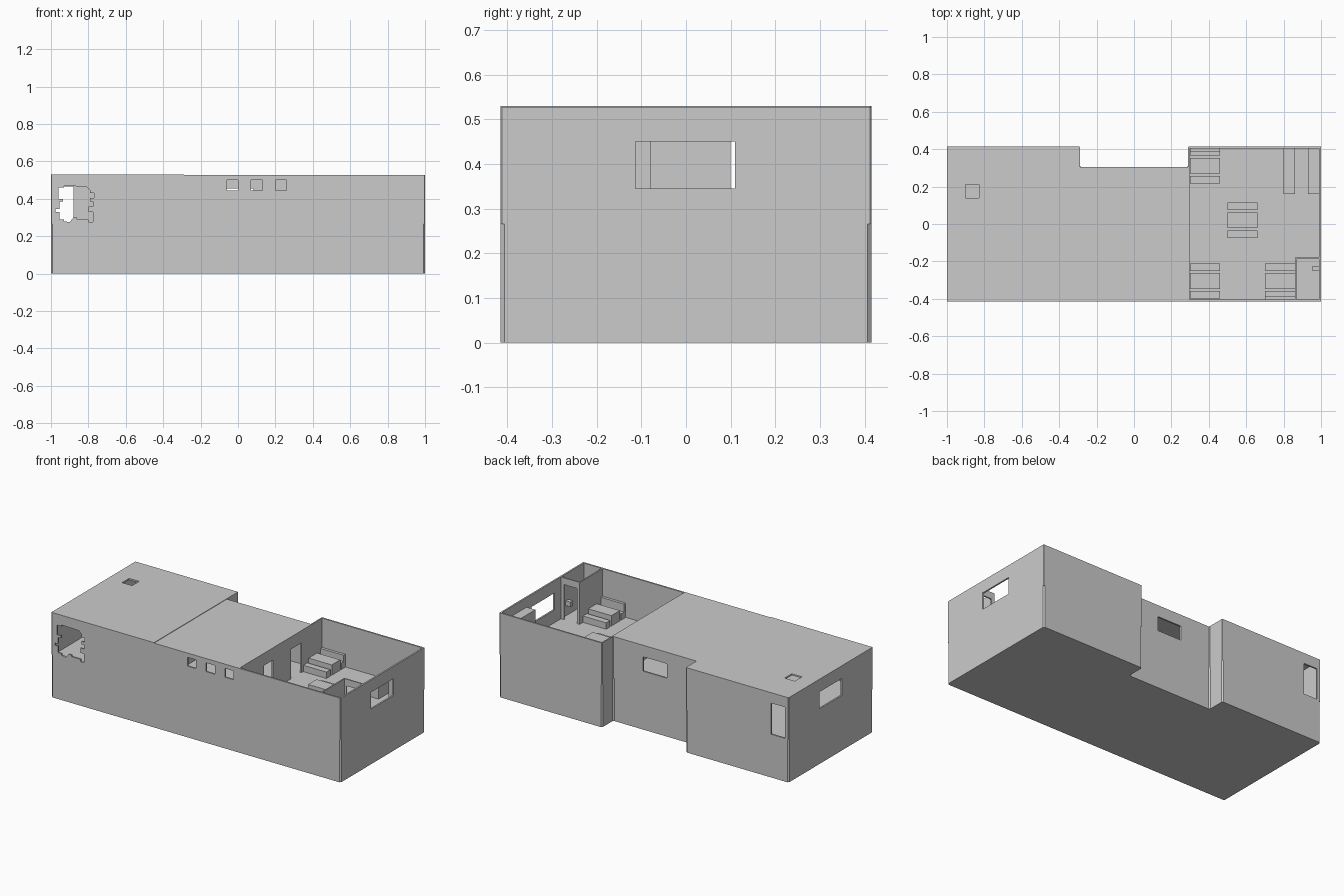
import bpy, bmesh

if "Cube" in bpy.data.objects:
    bpy.data.objects.remove(bpy.data.objects["Cube"])

FLOOR, TOP, T = 0.265, 0.53, 0.01


def make_object(name, bm):
    bmesh.ops.recalc_face_normals(bm, faces=bm.faces[:])
    mesh = bpy.data.meshes.new(name)
    bm.to_mesh(mesh)
    bm.free()
    ob = bpy.data.objects.new(name, mesh)
    bpy.context.collection.objects.link(ob)
    return ob


def prism(name, pts, vec, bevel=0.0):
    """Extrude a polygon of 3D points along vec; optionally bevel the long edges."""
    bm = bmesh.new()
    face = bm.faces.new([bm.verts.new(p) for p in pts])
    res = bmesh.ops.extrude_face_region(bm, geom=[face])
    bmesh.ops.translate(bm, vec=vec, verts=[v for v in res["geom"] if isinstance(v, bmesh.types.BMVert)])
    if bevel:
        edges = [e for e in bm.edges if abs(e.verts[0].co.z - e.verts[1].co.z) > 0.01]
        bmesh.ops.bevel(bm, geom=edges, offset=bevel, segments=1, affect='EDGES')
    return make_object(name, bm)


def box(name, x0, x1, y0, y1, z0, z1):
    return prism(name, [(x0, y0, z0), (x1, y0, z0), (x1, y1, z0), (x0, y1, z0)], (0, 0, z1 - z0))


def cut(ob, cutter):
    cutter.hide_render = True
    mod = ob.modifiers.new("cut", 'BOOLEAN')
    mod.operation, mod.solver, mod.object = 'DIFFERENCE', 'EXACT', cutter
    bpy.context.view_layer.objects.active = ob
    bpy.ops.object.modifier_apply(modifier=mod.name)
    bpy.data.objects.remove(cutter)


# Footprint with the recess at the back
plan = [(-1, -.415), (1, -.415), (1, .415), (.29, .415),
        (.29, .305), (-.29, .305), (-.29, .415), (-1, .415)]

# Lower storey and upper storey shells
prism("lower_storey", [(x, y, 0) for x, y in plan], (0, 0, FLOOR), 0.008)
upper = prism("upper_storey", [(x, y, FLOOR) for x, y in plan], (0, 0, TOP - FLOOR), 0.003)

openings = [
    # slight roof step, then the three rooms (right one is open to the sky)
    (-.29, 1.1, -.5, .5, .527, .6),
    (-.99, -.30, -.405, .405, .2, .52),
    (-.29, .288, -.405, .295, .2, .517),
    (.298, .99, -.405, .405, .2, .6),
    # inner doorways
    (.27, .32, .10, .20, .25, .45),
    (.27, .32, -.17, -.08, .25, .45),
    (-.32, -.27, .10, .20, .25, .45),
    # end windows, back window, back doorway, roof hatch
    (.97, 1.05, -.113, .11, .345, .45),
    (-1.05, -.97, -.113, .11, .345, .45),
    (-.083, .083, .28, .35, .365, .455),
    (-.975, -.88, .38, .45, .27, .465),
    (-.90, -.83, .14, .21, .5, .6),
]
# row of small front windows
openings += [(x, x + .06, -.45, -.38, .445, .5) for x in (-.06, .07, .20)]
for o in openings:
    cut(upper, box("cutter", *o))

# Jagged breach in the front wall
breach = [(-.96, .46), (-.93, .46), (-.93, .47), (-.81, .465), (-.79, .445), (-.79, .43),
          (-.77, .43), (-.77, .405), (-.79, .405), (-.79, .385), (-.775, .385), (-.775, .36),
          (-.80, .36), (-.80, .33), (-.775, .33), (-.775, .275), (-.80, .275), (-.80, .29),
          (-.86, .29), (-.86, .30), (-.88, .30), (-.90, .275), (-.93, .28), (-.93, .29),
          (-.955, .29), (-.955, .33), (-.975, .33), (-.975, .345), (-.955, .345),
          (-.955, .385), (-.935, .385), (-.935, .40), (-.96, .40)]
cut(upper, prism("cutter", [(x, -.45, z) for x, z in breach], (0, .07, 0)))


# Dining sets: table between two benches
def dining_set(tag, x, y, s):
    for part, a, b, h in (("table", -.042, .042, .065), ("bench_inner", .054, .094, .04),
                          ("bench_outer", -.094, -.054, .04)):
        lo, hi = sorted((y + s * a, y + s * b))
        box(f"{part}_{tag}", x, x + .16, lo, hi, FLOOR, FLOOR + h)


dining_set("back", .30, .311, -1)
dining_set("middle", .50, .02, 1)
dining_set("front_left", .30, -.305, 1)
dining_set("front_right", .70, -.305, 1)

# Backrests against the walls
box("backrest_front_right", .70, .86, -.404, -.387, FLOOR, .355)
box("backrest_back", .30, .46, .387, .404, FLOOR, .345)

# Serving counter and tall cabinet
box("serving_counter", .80, .86, .16, .405, FLOOR, .345)
box("tall_cabinet", .93, .99, .16, .405, FLOOR, .467)

# Washroom in the corner with doorway
washroom = box("washroom_walls", .86, .991, -.406, -.178, FLOOR, .527)
cut(washroom, box("cutter", .868, 1.1, -.5, -.186, .2, .6))
cut(washroom, box("cutter", .88, .97, -.2, -.15, .2, .485))
box("wash_basin", .955, .99, -.25, -.225, .33, .36)
